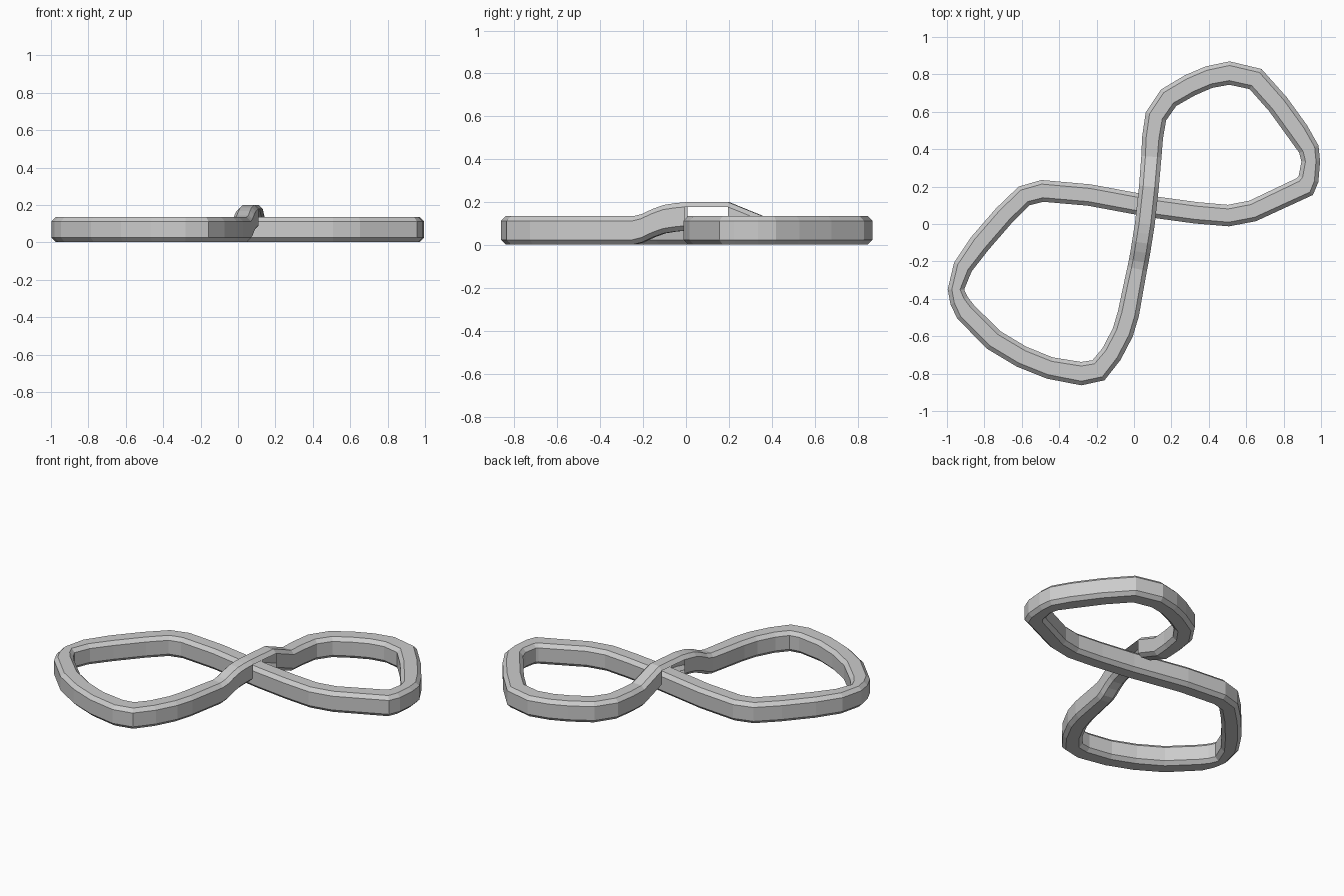
import bpy, bmesh
from mathutils import Vector

# Raised strand passing over the crossing: x, y, width, lift
over = [(-.03, -.48, .115, 0), (-.003, -.34, .11, 0), (.017, -.24, .106, 0), (.025, -.20, .106, .01),
        (.034, -.15, .106, .034), (.042, -.10, .106, .052), (.05, -.05, .106, .06),
        (.058, 0, .106, .065), (.08, .20, .106, .065), (.093, .36, .108, 0)]

# Upper-right loop, under strand, then lower-left loop: x, y, width
loops = [(.099, .46, .112), (.117, .575, .117), (.185, .675, .12), (.30, .742, .12), (.40, .785, .12),
         (.51, .807, .125), (.65, .775, .125), (.77, .64, .12), (.875, .495, .12), (.935, .40, .11),
         (.945, .335, .10), (.933, .24, .11), (.913, .20, .125), (.635, .07, .115), (.505, .045, .115),
         (.33, .06, .115), (.11, .09, .115), (-.24, .155, .115), (-.49, .177, .117), (-.588, .15, .115),
         (-.695, .045, .115), (-.825, -.105, .115), (-.915, -.23, .105), (-.952, -.35, .088),
         (-.935, -.41, .1), (-.90, -.47, .115), (-.75, -.62, .118), (-.60, -.71, .118), (-.45, -.77, .118),
         (-.282, -.80, .125), (-.19, -.782, .125), (-.12, -.695, .115), (-.06, -.58, .115)]
stations = over + [(x, y, w, 0) for x, y, w in loops]
count = len(stations)

# Chamfered square-section band swept around the figure eight
bm = bmesh.new()
rings = []
c = .022
low, high = .003, .135
for i, (x, y, w, lift) in enumerate(stations):
    here = Vector((x, y))
    before = (here - Vector(stations[i - 1][:2])).normalized()
    after = (Vector(stations[(i + 1) % count][:2]) - here).normalized()
    t = (before + after).normalized()
    side = Vector((-t.y, t.x))
    h = w / 2
    section = [(-h, low + c), (-h, high - c), (-h + c, high), (h - c, high),
               (h, high - c), (h, low + c), (h - c, low), (-h + c, low)]
    rings.append([bm.verts.new((x + side.x * s, y + side.y * s, z + lift)) for s, z in section])

# Only the chamfered cap bridges the crossing; its walls are open there
for i in range(count):
    a, b = rings[i], rings[(i + 1) % count]
    for k in ((1, 2, 3) if i == 7 else range(8)):
        j = (k + 1) % 8
        bm.faces.new((a[k], a[j], b[j], b[k]))
bmesh.ops.recalc_face_normals(bm, faces=bm.faces[:])
mesh = bpy.data.meshes.new("figure_eight_band")
bm.to_mesh(mesh)
bm.free()
band = bpy.data.objects.new("figure_eight_band", mesh)
bpy.context.collection.objects.link(band)
